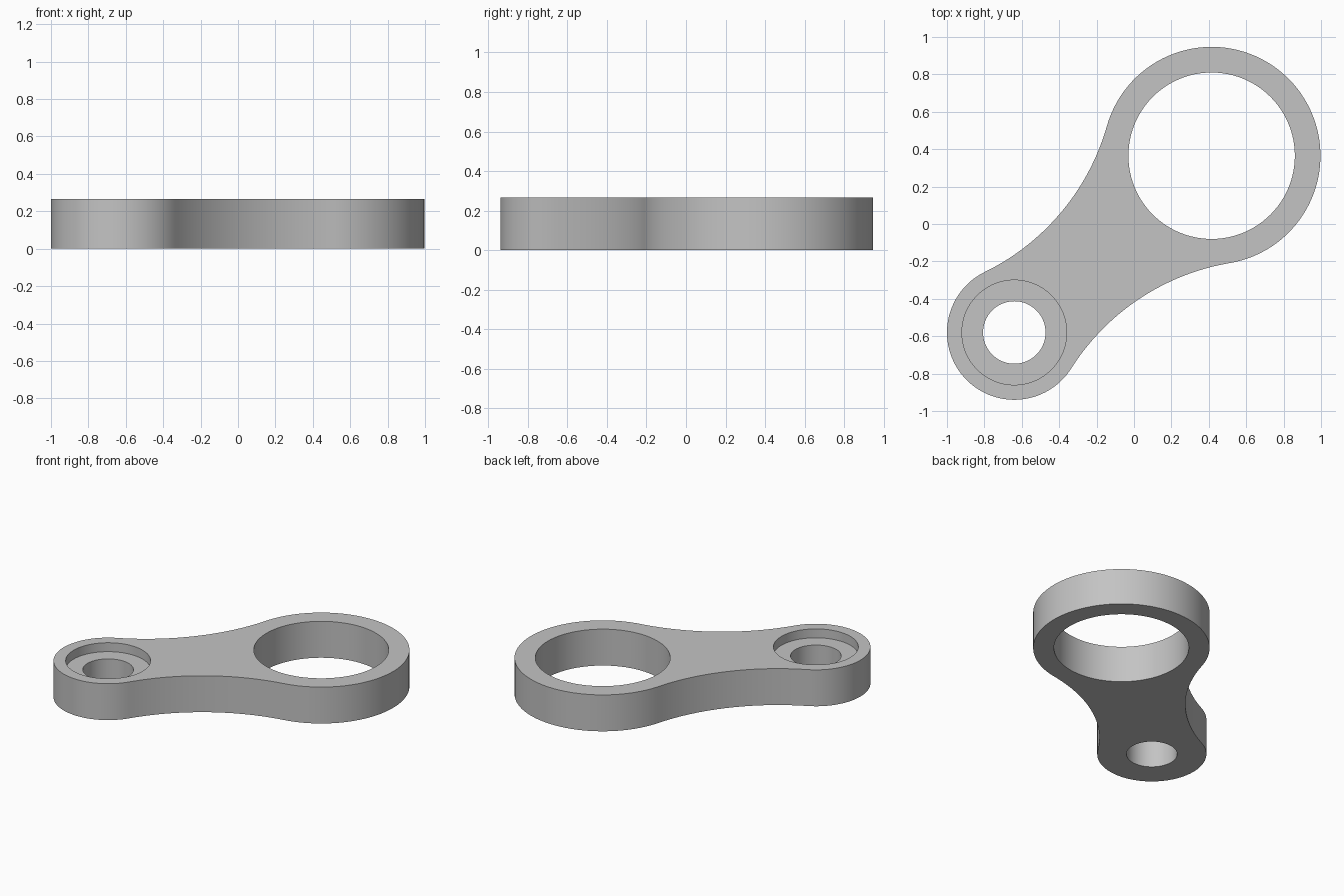
import bpy, bmesh
from math import sqrt, sin, cos, tau, radians
from mathutils import Vector

if "Cube" in bpy.data.objects:
    bpy.data.objects.remove(bpy.data.objects["Cube"])

# Main dimensions
HEIGHT, SEAT = 0.265, 0.2
SMALL, R_SMALL = Vector((-0.64, -0.58)), 0.36
BIG, R_BIG = Vector((0.415, 0.365)), 0.582
R_WAIST, R_BORE, R_BOLT, R_RECESS = 1.25, 0.445, 0.167, 0.28

axis = BIG - SMALL
span = axis.length
along = axis.normalized()
across = Vector((-along.y, along.x))


def arc(center, radius, start, end, steps):
    """Shorter arc between two points about a centre, without its end point."""
    a, turn = start - center, (end - center).angle_signed(start - center)
    return [center + Vector((a.x * cos(t) - a.y * sin(t), a.x * sin(t) + a.y * cos(t)))
            for t in (turn * i / steps for i in range(steps))]


def circle(center, radius, steps=96):
    return [center + radius * Vector((cos(tau * i / steps), sin(tau * i / steps)))
            for i in range(steps)]


# Waist arcs are tangent to both round ends
near, far = R_SMALL + R_WAIST, R_BIG + R_WAIST
foot = (near ** 2 - far ** 2 + span ** 2) / (2 * span)
rise = sqrt(near ** 2 - foot ** 2)


def tangents(side):
    c = SMALL + along * foot + across * rise * side
    return c, SMALL + (c - SMALL).normalized() * R_SMALL, BIG + (c - BIG).normalized() * R_BIG


c_l, small_l, big_l = tangents(1)
c_r, small_r, big_r = tangents(-1)
tip_small, tip_big = SMALL - along * R_SMALL, BIG + along * R_BIG
outline = (arc(SMALL, R_SMALL, small_l, tip_small, 28) + arc(SMALL, R_SMALL, tip_small, small_r, 28)
           + arc(c_r, R_WAIST, small_r, big_r, 36)
           + arc(BIG, R_BIG, big_r, tip_big, 36) + arc(BIG, R_BIG, tip_big, big_l, 36)
           + arc(c_l, R_WAIST, big_l, small_l, 36))

bm = bmesh.new()


def loop(points, z):
    verts = [bm.verts.new((p.x, p.y, z)) for p in points]
    return verts, [bm.edges.new((v, verts[i - 1])) for i, v in enumerate(verts)]


def wall(a, b):
    for i in range(len(a[0])):
        bm.faces.new((a[0][i - 1], a[0][i], b[0][i], b[0][i - 1]))


def flat(*loops):
    bmesh.ops.triangle_fill(bm, use_beauty=True, edges=[e for l in loops for e in l[1]])


# Edges of the plate, bearing bore, recess and bolt hole
out_low, out_top = loop(outline, 0), loop(outline, HEIGHT)
bore_low, bore_top = (loop(circle(BIG, R_BORE), z) for z in (0, HEIGHT))
bolt_low, bolt_top = (loop(circle(SMALL, R_BOLT), z) for z in (0, SEAT))
seat_low, seat_top = (loop(circle(SMALL, R_RECESS), z) for z in (SEAT, HEIGHT))

# Flat faces, then walls
flat(out_low, bore_low, bolt_low)
flat(out_top, bore_top, seat_top)
wall(bolt_top, seat_low)
for low, top in ((out_low, out_top), (bore_low, bore_top), (bolt_low, bolt_top), (seat_low, seat_top)):
    wall(low, top)
bmesh.ops.recalc_face_normals(bm, faces=bm.faces)

mesh = bpy.data.meshes.new("link_arm")
bm.to_mesh(mesh)
bm.free()
link = bpy.data.objects.new("link_arm", mesh)
bpy.context.collection.objects.link(link)

# Plain grey finish
grey = bpy.data.materials.new("grey_metal")
grey.use_nodes = True
colour = (0.55, 0.55, 0.55, 1)
grey.diffuse_color = colour
grey.node_tree.nodes["Principled BSDF"].inputs["Base Color"].default_value = colour
mesh.materials.append(grey)

bpy.context.view_layer.objects.active = link
link.select_set(True)
bpy.ops.object.shade_smooth_by_angle(angle=radians(30))
